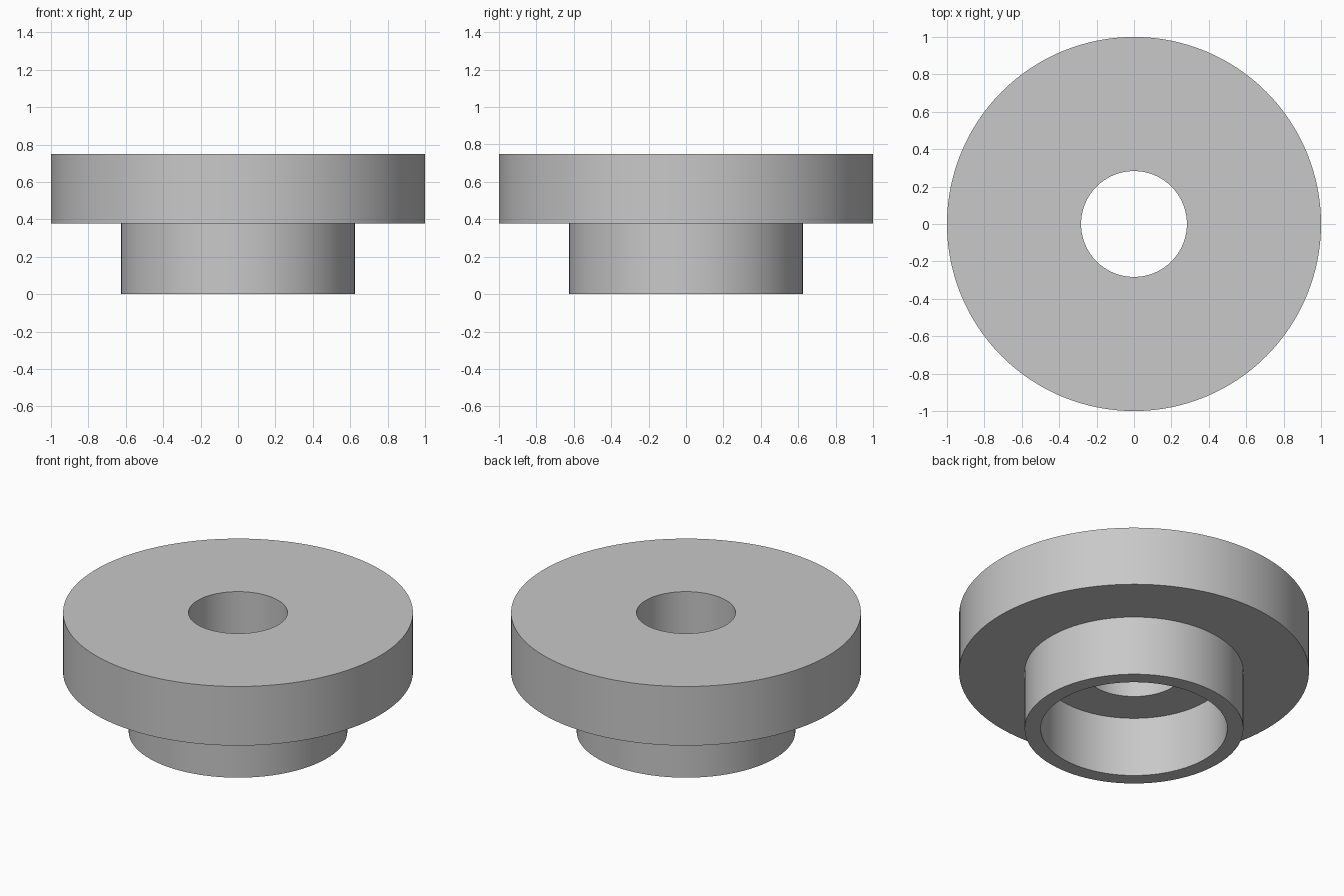
import bpy
import bmesh
from math import radians, tau

cube = bpy.data.objects.get("Cube")
if cube:
    bpy.data.objects.remove(cube, do_unlink=True)

SEGMENTS = 128

# Plain grey material
grey = bpy.data.materials.new("grey metal")
grey.use_nodes = True
colour = (0.58, 0.58, 0.58, 1)
grey.diffuse_color = colour
grey.node_tree.nodes["Principled BSDF"].inputs["Base Color"].default_value = colour


def lathe(name, profile):
    """Spin a closed (radius, height) outline around the z axis."""
    bm = bmesh.new()
    verts = [bm.verts.new((r, 0, z)) for r, z in profile]
    edges = [bm.edges.new((v, verts[i - 1])) for i, v in enumerate(verts)]
    bmesh.ops.spin(bm, geom=verts + edges, cent=(0, 0, 0), axis=(0, 0, 1),
                   angle=tau, steps=SEGMENTS, use_merge=True)
    bmesh.ops.remove_doubles(bm, verts=bm.verts, dist=0.0001)
    bmesh.ops.recalc_face_normals(bm, faces=bm.faces)
    mesh = bpy.data.meshes.new(name)
    bm.to_mesh(mesh)
    bm.free()
    mesh.materials.append(grey)
    obj = bpy.data.objects.new(name, mesh)
    bpy.context.collection.objects.link(obj)
    bpy.ops.object.select_all(action="DESELECT")
    obj.select_set(True)
    bpy.context.view_layer.objects.active = obj
    bpy.ops.object.shade_smooth_by_angle(angle=radians(30))
    return obj


# Flange with a through bore, stepping down to a hollow hub
flange_radius, hub_radius = 1.0, 0.625
bore_radius, recess_radius = 0.283, 0.533
step, top = 0.377, 0.75
lathe("flanged_bushing", [
    (bore_radius, top), (flange_radius, top),
    (flange_radius, step), (hub_radius, step),
    (hub_radius, 0), (recess_radius, 0),
    (recess_radius, step), (bore_radius, step),
])
